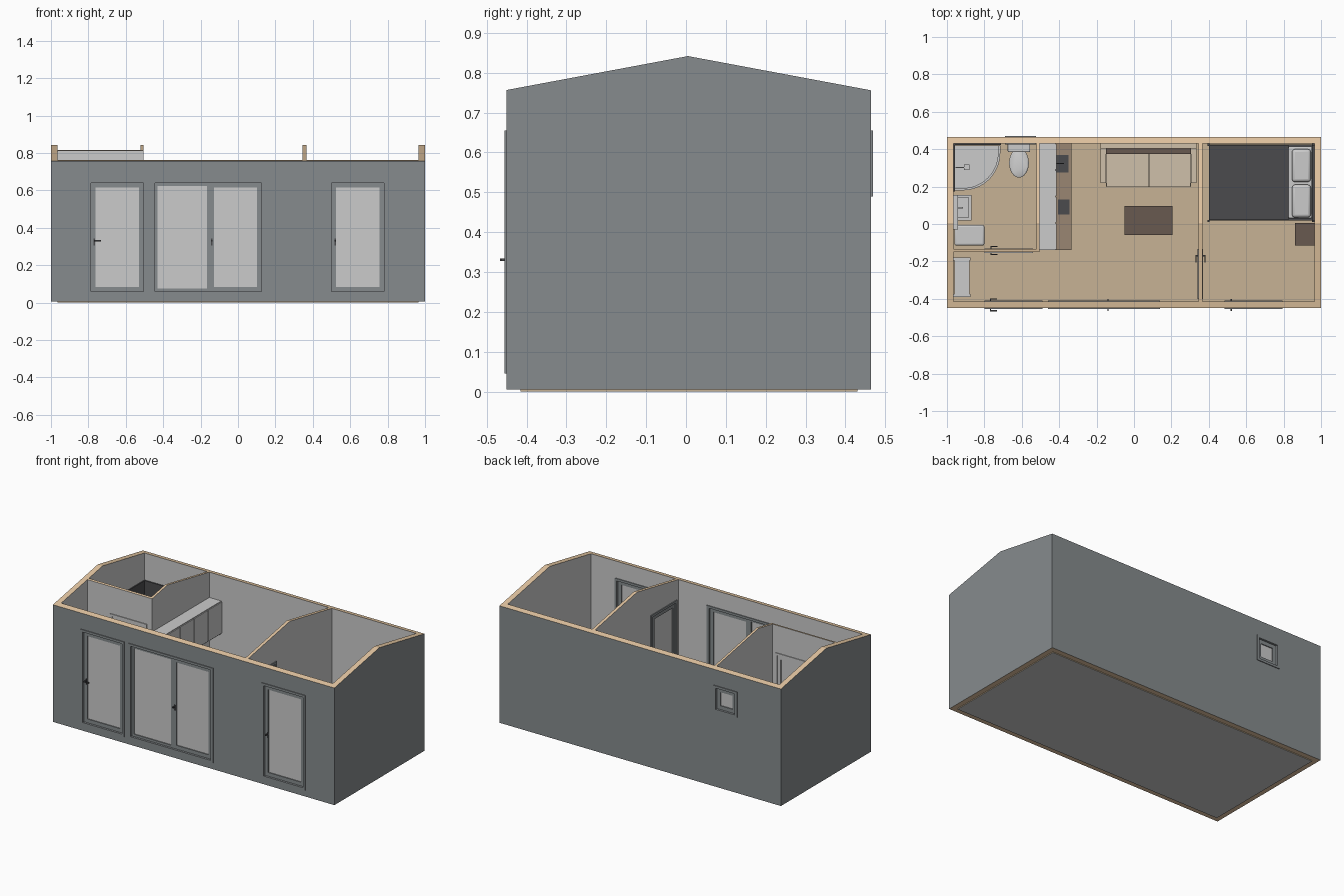
import bpy, bmesh, math
from mathutils import Vector

if "Cube" in bpy.data.objects:
    bpy.data.objects.remove(bpy.data.objects["Cube"])


def mat(name, *rgb):
    m = bpy.data.materials.new(name)
    m.diffuse_color = (*rgb, 1)
    m.use_nodes = True
    m.node_tree.nodes["Principled BSDF"].inputs["Base Color"].default_value = m.diffuse_color
    return m


EXT = mat("exterior_grey", 0.24, 0.26, 0.27)
TAN = mat("timber_edge", 0.78, 0.57, 0.36)
FLOOR = mat("floor_wood", 0.57, 0.45, 0.30)
BROWN = mat("dark_wood", 0.14, 0.10, 0.08)
COUNTER = mat("counter_wood", 0.32, 0.24, 0.17)
BEIGE = mat("sofa_beige", 0.62, 0.53, 0.40)
DARK = mat("charcoal", 0.07, 0.07, 0.075)


def finish(name, bm, m=None, bevel=0, smooth=False):
    bmesh.ops.recalc_face_normals(bm, faces=bm.faces)
    me = bpy.data.meshes.new(name)
    bm.to_mesh(me)
    bm.free()
    ob = bpy.data.objects.new(name, me)
    bpy.context.collection.objects.link(ob)
    if m:
        me.materials.append(m)
    if bevel:
        b = ob.modifiers.new("bevel", 'BEVEL')
        b.width, b.segments = bevel, 3
    if smooth or bevel:
        bpy.context.view_layer.objects.active = ob
        bpy.ops.object.select_all(action='DESELECT')
        ob.select_set(True)
        bpy.ops.object.shade_smooth_by_angle()
    return ob


def boxes(name, items, m=None, bevel=0):
    """One object made of boxes (x0, x1, y0, y1, z0, z1)."""
    bm = bmesh.new()
    for x0, x1, y0, y1, z0, z1 in items:
        vs = bmesh.ops.create_cube(bm, size=1)['verts']
        for v in vs:
            v.co = Vector(((x0 + x1) / 2 + v.co.x * (x1 - x0),
                           (y0 + y1) / 2 + v.co.y * (y1 - y0),
                           (z0 + z1) / 2 + v.co.z * (z1 - z0)))
    return finish(name, bm, m, bevel)


def extrude(name, pts, vec, m=None):
    bm = bmesh.new()
    f = bm.faces.new([bm.verts.new(p) for p in pts])
    r = bmesh.ops.extrude_face_region(bm, geom=[f])
    bmesh.ops.translate(bm, vec=vec, verts=[v for v in r['geom'] if isinstance(v, bmesh.types.BMVert)])
    return finish(name, bm, m)


def loft(name, rings, m=None, n=24):
    """Rings (cx, cy, z, rx, ry) joined into a smooth closed body."""
    bm = bmesh.new()
    loops = [[bm.verts.new((cx + rx * math.cos(2 * math.pi * i / n), cy + ry * math.sin(2 * math.pi * i / n), z))
              for i in range(n)] for cx, cy, z, rx, ry in rings]
    for a, b in zip(loops, loops[1:]):
        for i in range(n):
            bm.faces.new((a[i], a[(i + 1) % n], b[(i + 1) % n], b[i]))
    bm.faces.new(loops[0])
    bm.faces.new(loops[-1])
    return finish(name, bm, m, smooth=True)


RIDGE = 0.005


def roof(y):
    return 0.842 - 0.187 * abs(y - RIDGE)


def gable(name, x0, x1, y0, y1, z0):
    """Wall block whose top follows the roof slope."""
    ys = [y0] + ([RIDGE] if y0 < RIDGE < y1 else []) + [y1]
    pts = [(x0, y0, z0)] + [(x0, y, roof(y)) for y in ys] + [(x0, y1, z0)]
    return extrude(name, pts, (x1 - x0, 0, 0))


def cut(ob, items):
    for it in items:
        c = boxes("cutter", [it])
        md = ob.modifiers.new("cut", 'BOOLEAN')
        md.operation, md.solver, md.object = 'DIFFERENCE', 'EXACT', c
        bpy.context.view_layer.update()
        me = bpy.data.meshes.new_from_object(ob.evaluated_get(bpy.context.evaluated_depsgraph_get()))
        ob.modifiers.clear()
        ob.data = me
        bpy.data.objects.remove(c)


def paint_wall(ob):
    me = ob.data
    me.materials.clear()
    for m in (None, TAN, EXT):
        me.materials.append(m)
    for p in me.polygons:
        c, n = p.center, p.normal
        outer = c.x < -.999 or c.x > .999 or c.y < -.449 or c.y > .464
        edge = abs(n.z) > .9 and (c.z > .74 or c.z < .01)
        p.material_index = 1 if edge else 2 if outer else 0


def place(axis, u0, u1, v0, v1, z0, z1):
    return (u0, u1, v0, v1, z0, z1) if axis == 'x' else (v0, v1, u0, u1, z0, z1)


def ring(axis, u0, u1, v0, v1, z0, z1, w):
    return [place(axis, *b) for b in ((u0, u0 + w, v0, v1, z0, z1), (u1 - w, u1, v0, v1, z0, z1),
                                      (u0 + w, u1 - w, v0, v1, z0, z0 + w), (u0 + w, u1 - w, v0, v1, z1 - w, z1))]


# openings: name, axis, outer u0, u1, wall v0, v1, z0, z1, leaf splits, handle u, lever direction, material
Z0, Z1 = 0.045, 0.655
openings = [
    ("entry_door", 'x', -.80, -.49, -.45, -.415, Z0, Z1, [], -.768, 1, EXT),
    ("sliding_door", 'x', -.46, .14, -.45, -.415, Z0, Z1, [-.152], -.14, 0, EXT),
    ("bedroom_glass_door", 'x', .485, .795, -.45, -.415, Z0, Z1, [], .52, 0, EXT),
    ("bathroom_window", 'x', -.69, -.525, .43, .465, .49, .655, [], None, 0, EXT),
    ("bathroom_door", 'x', -.80, -.54, -.15, -.135, .03, .64, [], -.765, 1, None),
    ("bedroom_door", 'y', -.40, -.135, .345, .365, .03, .64, [], -.17, -1, EXT),
]


def hole(o):
    a, u0, u1, v0, v1, z0, z1 = o[1:8]
    return place(a, u0 + .008, u1 - .008, v0 - .02, v1 + .02, z0 + .008, z1 - .008)


# walls
shell = gable("outer_walls", -1, 1, -.45, .465, .005)
cut(shell, [(-.965, .965, -.415, .43, -.1, 1)] + [hole(o) for o in openings[:4]])
bath_front = gable("bathroom_front_wall", -.966, -.52, -.15, -.135, .03)
cut(bath_front, [hole(openings[4])])
bath_side = gable("bathroom_side_wall", -.52, -.505, -.15, .431, .03)
bed_wall = gable("bedroom_wall", .345, .365, -.416, .431, .03)
cut(bed_wall, [hole(openings[5])])
for w in (shell, bath_front, bath_side, bed_wall):
    paint_wall(w)

# floor slab with a plain underside
floor = boxes("floor", [(-.966, .966, -.416, .431, 0, .03)], FLOOR)
floor.data.materials.append(None)
for p in floor.data.polygons:
    if p.normal.z < -.9:
        p.material_index = 1

# doors and window
for name, a, u0, u1, v0, v1, z0, z1, splits, hu, lever, m in openings:
    mid = (v0 + v1) / 2
    boxes(name + "_frame", ring(a, u0, u1, v0 - .005, v1 + .005, z0, z1, .015), m)
    us = [u0 + .015] + splits + [u1 - .015]
    for i, (p, q) in enumerate(zip(us, us[1:])):
        s = .015 if splits and i == 0 else .024
        boxes(f"{name}_leaf_{i}", ring(a, p, q, mid - .009, mid + .009, z0 + .015, z1 - .015, s), m)
        boxes(f"{name}_panel_{i}", [place(a, p + s, q - s, mid - .003, mid + .003, z0 + .015 + s, z1 - .015 - s)])
    if hu is None:
        continue
    parts = []
    for side in (-1, 1):
        base, tip = mid + side * .008, (v0 - .014 if side < 0 else v1 + .014)
        lo, hi = min(base, tip), max(base, tip)
        parts.append(place(a, hu - .003, hu + .003, lo, hi, .327, .334))
        parts.append(place(a, hu - .004, hu + .004, base - .003, base + .003, .305, .342))
        if lever:
            e = hu + lever * .033
            parts.append(place(a, min(hu, e) - .003, max(hu, e) + .003, tip - .003, tip + .003, .327, .334))
    boxes(name + "_handle", parts, DARK)


# shower
def arc(r, end):
    pts = [(-.915 + r, end)]
    pts += [(-.915 + r * math.cos(t * math.pi / 32), .38 - r * math.sin(t * math.pi / 32)) for t in range(17)]
    return pts + [(-.96, .38 - r)]


def flat(pts, z):
    return [(x, y, z) for x, y in pts]


extrude("shower_tray", flat(arc(.2, .42) + [(-.96, .42)], .03), (0, 0, .03))
extrude("shower_screen", flat(arc(.2, .42) + arc(.188, .42)[::-1], .06), (0, 0, .5))
boxes("shower_wall_panels", [(-.965, -.958, .175, .43, .03, .59), (-.965, -.71, .422, .43, .03, .59)], DARK)
boxes("shower_head", [(-.955, -.949, .30, .306, .1, .52), (-.955, -.89, .30, .306, .52, .526),
                      (-.91, -.88, .288, .318, .512, .52)])

# toilet
boxes("toilet_tank", [(-.67, -.56, .39, .43, .13, .24), (-.675, -.555, .385, .43, .24, .25)], bevel=.004)
loft("toilet_bowl", [(-.615, .345, .03, .032, .05), (-.615, .34, .08, .032, .05), (-.615, .325, .125, .05, .074),
                     (-.615, .325, .14, .052, .076)])
loft("toilet_lid", [(-.615, .326, .143, .053, .078), (-.615, .326, .15, .053, .078), (-.615, .326, .154, .047, .07)])


def basin(name, x0, x1, y0, y1, z0, z1, w, m=None):
    boxes(name, [(x0, x0 + w, y0, y1, z0, z1), (x1 - w, x1, y0, y1, z0, z1), (x0 + w, x1 - w, y0, y0 + w, z0, z1),
                 (x0 + w, x1 - w, y1 - w, y1, z0, z1), (x0 + w, x1 - w, y0 + w, y1 - w, z0, z0 + .008)], m)


# washbasin, mirror cabinet, washing machine, hallway bench
boxes("vanity_cabinet", [(-.965, -.88, .025, .15, .06, .215)])
basin("washbasin", -.965, -.87, .02, .155, .215, .26, .014)
boxes("basin_tap", [(-.953, -.945, .084, .092, .26, .30), (-.953, -.915, .084, .092, .295, .303)])
boxes("mirror_cabinet", [(-.965, -.94, -.03, .155, .37, .55)])
boxes("washing_machine", [(-.96, -.80, -.115, -.005, .03, .27)], bevel=.01)
boxes("bench_seat", [(-.96, -.88, -.375, -.195, .12, .145)])
boxes("bench_ends", [(-.965, -.875, y, y + .015, .03, .15) for y in (-.39, -.195)])

# kitchen
boxes("kitchen_base", [(-.505, -.345, -.135, .43, .05, .25), (-.505, -.36, -.13, .43, .03, .05)])
boxes("kitchen_doors", [(-.345, -.34, -.13 + i * .14, .005 + i * .14, .06, .24) for i in range(4)])
boxes("kitchen_counter", [(-.505, -.335, -.14, .43, .25, .265)], COUNTER)
boxes("kitchen_wall_cabinet", [(-.505, -.42, -.14, .43, .39, .60)])
boxes("kitchen_cabinet_doors", [(-.42, -.415, -.135 + i * .142, .002 + i * .142, .395, .595) for i in range(4)])
basin("kitchen_sink", -.425, -.35, .275, .37, .262, .272, .008, DARK)
boxes("kitchen_tap", [(-.415, -.408, .32, .327, .265, .32), (-.415, -.375, .32, .327, .315, .322)], DARK)
boxes("kitchen_hob", [(-.405, -.345, .05, .13, .265, .269)], DARK)

# sofa and coffee table
boxes("sofa_base", [(-.15, .305, .20, .425, .05, .10)], BEIGE)
boxes("sofa_seat_cushions", [(-.148, .077, .197, .375, .10, .135), (.079, .303, .197, .375, .10, .135)], BEIGE)
boxes("sofa_back", [(-.18, .335, .405, .43, .03, .24)], BEIGE)
boxes("sofa_back_cushion", [(-.15, .305, .373, .405, .10, .22)], BROWN)
boxes("sofa_arms", [(x, x + .03, .22, .405, .03, .18) for x in (-.18, .305)], BEIGE)
boxes("coffee_table_top", [(-.05, .205, -.06, .095, .11, .13)], BROWN)
boxes("coffee_table_legs", [(x, x + .015, y, y + .015, .03, .11) for x in (-.045, .185) for y in (-.055, .075)], BROWN)

# bed and nightstand
boxes("bed_frame", [(.40, .955, .02, .425, .06, .10)], DARK)
boxes("bed_posts", [(x, x + .012, y, y + .012, .03, h) for x, h in ((.392, .15), (.952, .27)) for y in (.01, .418)], DARK)
boxes("headboard", [(.955, .965, .01, .43, .06, .26)], DARK)
boxes("mattress", [(.405, .953, .03, .415, .10, .15)], bevel=.008)
boxes("blanket", [(.40, .83, .025, .42, .09, .158)], DARK)
for i, y in enumerate((.035, .225)):
    boxes(f"pillow_{i}", [(.845, .945, y, y + .175, .15, .185)], bevel=.015)
boxes("nightstand", [(.86, .965, -.115, .005, .03, .15)], BROWN)
